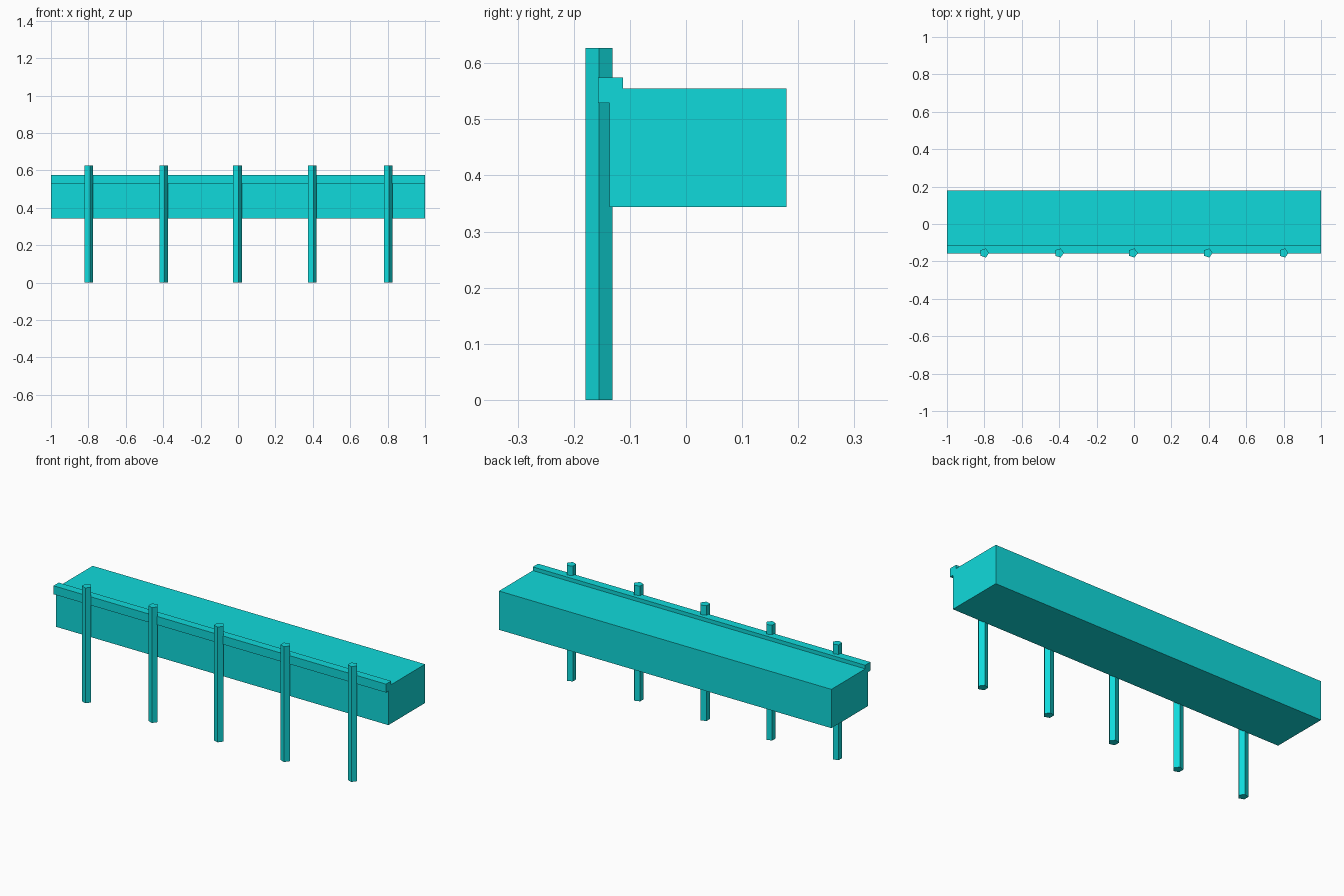
import bpy
import bmesh
from mathutils import Matrix, Vector

cube = bpy.data.objects.get("Cube")
if cube:
    bpy.data.objects.remove(cube, do_unlink=True)

# Single turquoise colour
turquoise = bpy.data.materials.new("turquoise")
turquoise.use_nodes = True
colour = (0.005, 0.70, 0.71, 1.0)
turquoise.diffuse_color = colour
turquoise.node_tree.nodes["Principled BSDF"].inputs["Base Color"].default_value = colour


def finish(name, bm):
    mesh = bpy.data.meshes.new(name)
    bm.to_mesh(mesh)
    bm.free()
    mesh.materials.append(turquoise)
    obj = bpy.data.objects.new(name, mesh)
    bpy.context.collection.objects.link(obj)
    return obj


def box(name, low, high):
    low, high = Vector(low), Vector(high)
    bm = bmesh.new()
    matrix = Matrix.Translation((low + high) / 2) @ Matrix.Diagonal((high - low).to_4d())
    bmesh.ops.create_cube(bm, size=1, matrix=matrix)
    return finish(name, bm)


def post(name, x, y, radius, height):
    # Five-sided post with one corner pointing along +x
    bm = bmesh.new()
    bmesh.ops.create_circle(bm, cap_ends=True, segments=5, radius=radius)
    corner = max(bm.verts, key=lambda v: v.co.y).co.copy()
    turn = Vector((1, 0)).angle_signed(corner.xy)
    bmesh.ops.rotate(bm, verts=bm.verts, cent=(0, 0, 0), matrix=Matrix.Rotation(turn, 3, "Z"))
    bmesh.ops.translate(bm, verts=bm.verts, vec=(x, y, 0))
    side = bmesh.ops.extrude_face_region(bm, geom=bm.faces[:])
    top = [v for v in side["geom"] if isinstance(v, bmesh.types.BMVert)]
    bmesh.ops.translate(bm, verts=top, vec=(0, 0, height))
    if not any(len(f.verts) == 5 and f.calc_center_median().z < 0.01 for f in bm.faces):
        bm.faces.new([v for v in bm.verts if v not in top])
    bmesh.ops.recalc_face_normals(bm, faces=bm.faces)
    return finish(name, bm)


# Long block and the rail along its front upper edge
box("long_block", (-1, -0.136, 0.344), (1, 0.179, 0.555))
box("front_rail", (-1, -0.157, 0.529), (1, -0.112, 0.575))

# Row of posts along the front
for number, x in enumerate((-0.80, -0.40, -0.005, 0.395, 0.80), 1):
    post(f"post_{number}", x, -0.155, 0.0255, 0.627)
